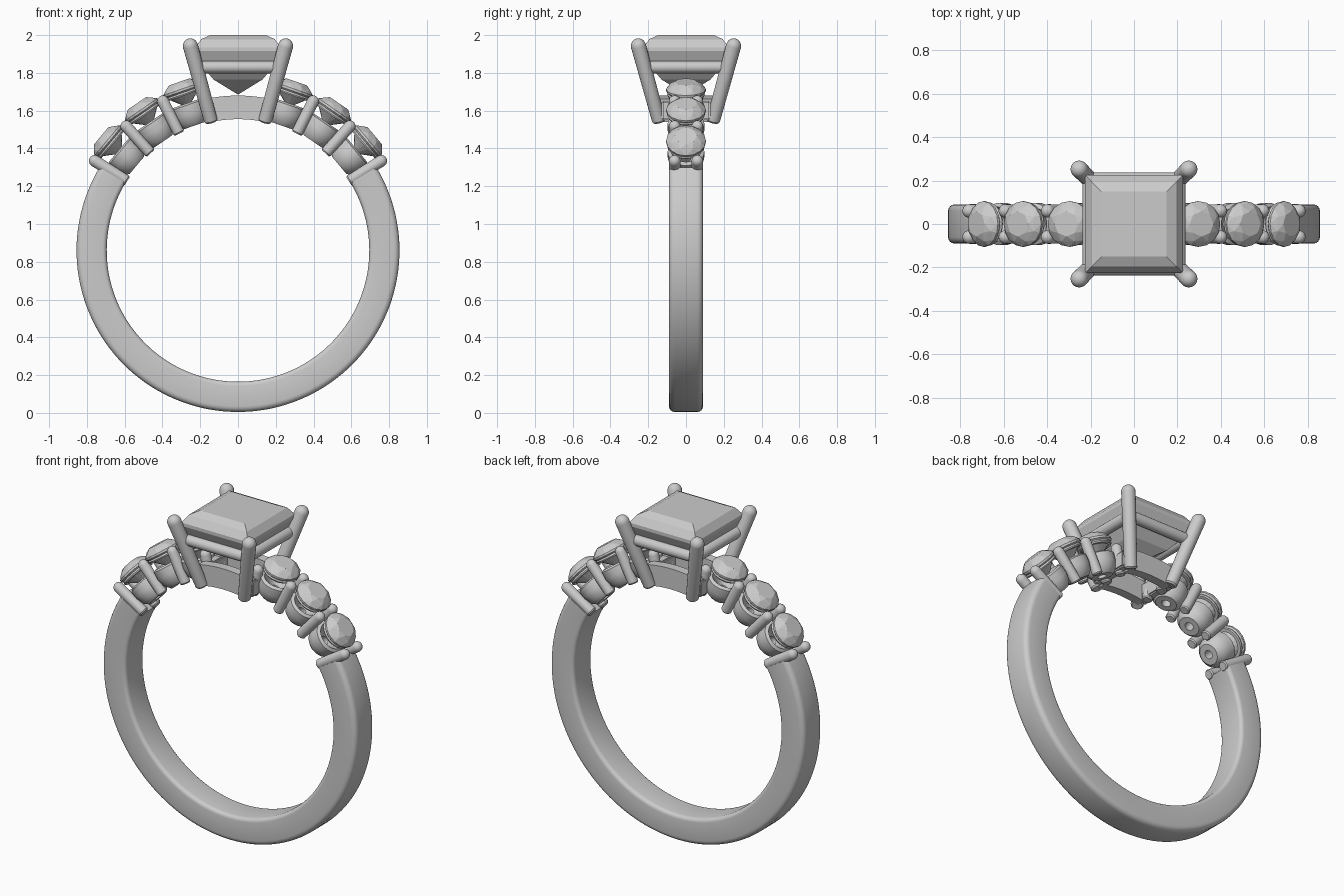
import bpy, bmesh
from math import sin, cos, pi, radians
from mathutils import Vector, Matrix

if "Cube" in bpy.data.objects:
    bpy.data.objects.remove(bpy.data.objects["Cube"])

CZ = 0.86            # height of the ring centre


def finish(name, bm, smooth=True):
    bmesh.ops.recalc_face_normals(bm, faces=bm.faces)
    me = bpy.data.meshes.new(name)
    bm.to_mesh(me)
    bm.free()
    ob = bpy.data.objects.new(name, me)
    bpy.context.collection.objects.link(ob)
    if smooth:
        bpy.ops.object.select_all(action='DESELECT')
        ob.select_set(True)
        bpy.context.view_layer.objects.active = ob
        bpy.ops.object.shade_smooth_by_angle(angle=radians(35))
    return ob


def radial(deg):
    """Frame at the ring centre whose z axis points outward at an angle."""
    return Matrix.Translation((0, 0, CZ)) @ Matrix.Rotation(radians(90 - deg), 4, 'Y')


def sweep_arc(name, section, a0, a1, steps):
    """Sweep a closed (radius, y) section around the ring centre."""
    bm = bmesh.new()
    rings = []
    for i in range(steps + 1):
        a = radians(a0 + (a1 - a0) * i / steps)
        rings.append([bm.verts.new((r * cos(a), y, CZ + r * sin(a))) for r, y in section])
    n = len(section)
    for p, q in zip(rings, rings[1:]):
        for j in range(n):
            k = (j + 1) % n
            bm.faces.new((p[j], p[k], q[k], q[j]))
    bm.faces.new(rings[0])
    bm.faces.new(rings[-1])
    return finish(name, bm)


def lathe(name, profile, mat, seg=32, closed=False):
    """Turn a (radius, z) profile around z and place it with a matrix."""
    bm = bmesh.new()
    pts = profile + profile[:1] if closed else profile
    vs = [bm.verts.new((r, 0, z)) for r, z in pts]
    es = [bm.edges.new(e) for e in zip(vs, vs[1:])]
    bmesh.ops.spin(bm, geom=vs + es, cent=(0, 0, 0), axis=(0, 0, 1), angle=2 * pi, steps=seg)
    bmesh.ops.remove_doubles(bm, verts=bm.verts, dist=1e-4)
    bm.transform(mat)
    return finish(name, bm)


def rod(name, a, b, r0, r1):
    """Rod with rounded ends from a to b (outer tips included)."""
    a, b = Vector(a), Vector(b)
    L = (b - a).length
    q = [radians(15 * i) for i in range(7)]
    prof = [(0, 0), (r0 * 0.8, 0), (r0, r0 * 0.25)]
    prof += [(r1 * cos(t), L - r1 + r1 * sin(t)) for t in q[:-1]] + [(0, L)]
    rot = Vector((0, 0, 1)).rotation_difference(b - a).to_matrix().to_4x4()
    return lathe(name, prof, Matrix.Translation(a) @ rot, 20)


def box(name, lo, hi):
    bm = bmesh.new()
    bmesh.ops.create_cube(bm, size=1)
    lo, hi = Vector(lo), Vector(hi)
    bm.transform(Matrix.Translation((lo + hi) / 2) @ Matrix.Diagonal((*(hi - lo), 1)))
    bmesh.ops.bevel(bm, geom=bm.edges[:], offset=0.008, segments=2, affect='EDGES')
    return finish(name, bm)


def hull(name, pts, mat=Matrix()):
    """Faceted stone from the convex hull of its facet corners."""
    bm = bmesh.new()
    for p in pts:
        bm.verts.new(p)
    bmesh.ops.convex_hull(bm, input=bm.verts[:])
    bmesh.ops.dissolve_limit(bm, angle_limit=radians(1), verts=bm.verts[:], edges=bm.edges[:])
    bm.transform(mat)
    return finish(name, bm, smooth=False)


def circle(r, z, n, turn=0.0):
    return [(r * cos(2 * pi * (i + turn) / n), r * sin(2 * pi * (i + turn) / n), z) for i in range(n)]


def square(h, z):
    return [(x * h, y * h, z) for x in (-1, 1) for y in (-1, 1)]


# Shank: rounded section, open at the top where the stones sit
section = []
for cr, cy, a0 in ((0.825, 0.06, 0), (0.718, 0.067, 90), (0.718, -0.067, 180), (0.825, -0.06, 270)):
    rad = 0.03 if cr > 0.8 else 0.023
    for k in range(5):
        t = radians(a0 + 22.5 * k)
        section.append((cr + rad * cos(t), cy + rad * sin(t)))
sweep_arc("shank", section, 149, 391, 96)

# Arched bridges and side bars under the centre stone
for s, side in ((-1, "front"), (1, "back")):
    y0, y1 = s * 0.085, s * 0.14
    sweep_arc(f"{side}_bridge", [(0.695, y0), (0.82, y0), (0.82, y1), (0.695, y1)], 78, 102, 12)
for s, side in ((-1, "left"), (1, "right")):
    box(f"{side}_base_bar", (s * 0.16 - 0.03, -0.13, 1.55), (s * 0.16 + 0.03, 0.13, 1.65))

# Side stones, their cups, collars and shared prongs
cup = [(0.025, 0.70), (0.06, 0.70), (0.085, 0.725), (0.097, 0.77), (0.097, 0.815),
       (0.08, 0.825), (0.025, 0.76)]
collar = [(0.078, 0.868), (0.096, 0.868), (0.1, 0.876), (0.096, 0.885), (0.078, 0.885)]
stone = (circle(0.058, 0.945, 8) + circle(0.086, 0.928, 8, 0.5) + circle(0.105, 0.905, 16)
         + circle(0.105, 0.893, 16) + circle(0.05, 0.845, 8, 0.5) + [(0, 0, 0.80)])
for side, flip in (("right", False), ("left", True)):
    for i, deg in enumerate((40, 55.5, 70.8)):
        m = radial(180 - deg if flip else deg)
        lathe(f"{side}_cup_{i + 1}", cup, m, 32, closed=True)
        lathe(f"{side}_collar_{i + 1}", collar, m, 32, closed=True)
        hull(f"{side}_side_stone_{i + 1}", stone, m)
    for i, (deg, top) in enumerate(((32, 0.925), (48, 0.915), (63.3, 0.915), (78, 0.88))):
        m = radial(180 - deg if flip else deg)
        for y in (-0.06, 0.06):
            rod(f"{side}_side_prong_{i + 1}", m @ Vector((0, y, 0.692)),
                m @ Vector((0, y, top)), 0.03, 0.031)

# Centre stone: square cut with stepped crown and pavilion
hull("centre_stone", square(0.15, 2.0) + square(0.195, 1.978) + square(0.225, 1.935)
     + square(0.225, 1.915) + square(0.185, 1.83) + square(0.13, 1.765) + [(0, 0, 1.685)])

# Head: four flared prongs and a square gallery rail
for sx in (-1, 1):
    for sy in (-1, 1):
        rod("head_prong", (sx * 0.142, sy * 0.142, 1.54), (sx * 0.262, sy * 0.262, 1.98), 0.036, 0.04)
for s in (-1, 1):
    h = 0.205
    rod("gallery_rail_x", (-h - 0.02, s * h, 1.83), (h + 0.02, s * h, 1.83), 0.032, 0.032)
    rod("gallery_rail_y", (s * h, -h - 0.02, 1.83), (s * h, h + 0.02, 1.83), 0.032, 0.032)
